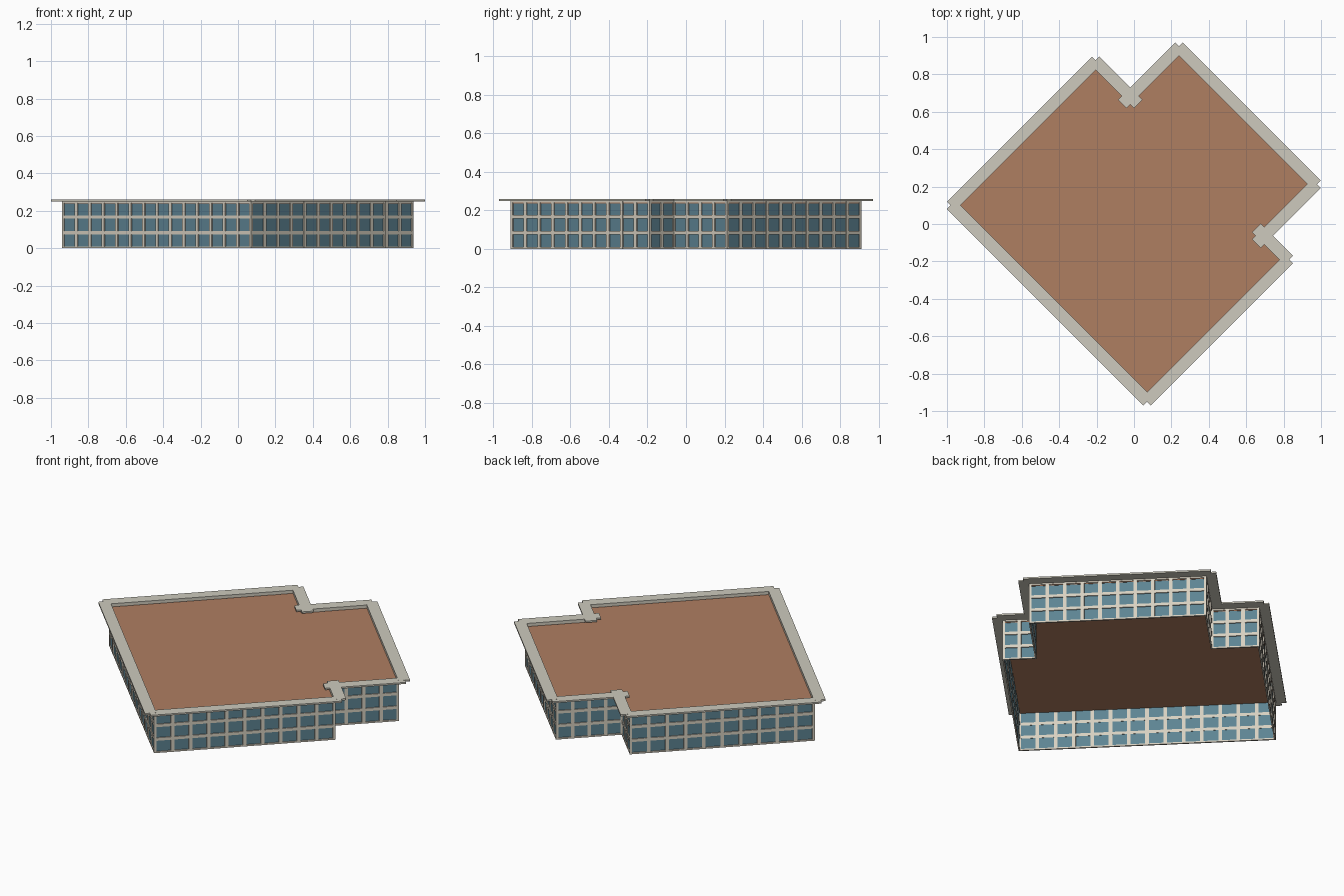
import bpy, bmesh
from mathutils import Vector, Matrix

if "Cube" in bpy.data.objects:
    bpy.data.objects.remove(bpy.data.objects["Cube"])


def material(name, rgb):
    m = bpy.data.materials.new(name)
    m.diffuse_color = (*rgb, 1)
    m.use_nodes = True
    m.node_tree.nodes["Principled BSDF"].inputs["Base Color"].default_value = m.diffuse_color
    return m


FRAME = material("cream_wall", (0.68, 0.63, 0.53))
GLASS = material("blue_glass", (0.11, 0.23, 0.29))
TRIM = material("pale_trim", (0.61, 0.59, 0.51))
ROOF = material("clay_roof", (0.43, 0.21, 0.12))


def finish(bm, name, mat):
    bmesh.ops.recalc_face_normals(bm, faces=bm.faces[:])
    me = bpy.data.meshes.new(name)
    bm.to_mesh(me)
    bm.free()
    me.materials.append(mat)
    ob = bpy.data.objects.new(name, me)
    bpy.context.collection.objects.link(ob)
    return ob


def box(bm, lo, hi, frame):
    # box between two corners in wall space: along, outward, up
    lo, hi = Vector(lo), Vector(hi)
    s = hi - lo
    bmesh.ops.create_cube(bm, size=1, matrix=frame @ Matrix.Translation((lo + hi) / 2)
                          @ Matrix.Diagonal((s.x, s.y, s.z, 1)))


# Footprint on 45-degree axes (p = x + y, q = x - y), with windows per wall
PLAN = [(-.835, -1.035, 14), (-.835, .975, 10), (.595, .975, 2), (.595, .72, 4),
        (1.147, .72, 10), (1.147, -.665, 4), (.625, -.665, 3), (.625, -1.035, 10)]
corners = [Vector(((p + q) / 2, (p - q) / 2, 0)) for p, q, n in PLAN]
H, FLOORS = 0.25, 3
INNER, OUTER = -0.005, 0.004
POST, BAR = 0.02, 0.018

walls, glass, trim = bmesh.new(), bmesh.new(), bmesh.new()
for i, a in enumerate(corners):
    b = corners[(i + 1) % len(corners)]
    n = PLAN[i][2]
    d = (b - a).normalized()
    out = Vector((d.y, -d.x, 0))
    L = (b - a).length
    M = Matrix((d, out, (0, 0, 1))).transposed().to_4x4()
    M.translation = a
    # vertical posts
    for k in range(n + 1):
        c = L * k / n
        x0 = max(c - POST / 2, -OUTER)
        x1 = min(c + POST / 2, L + OUTER)
        box(walls, (x0, INNER, 0), (x1, OUTER, H), M)
    # horizontal bars
    for k in range(FLOORS + 1):
        z = H * k / FLOORS
        box(walls, (0, INNER, max(z - BAR / 2, 0)),
            (L, OUTER - .0004, min(z + BAR / 2, H)), M)
    # recessed panes
    for k in range(n):
        for f in range(FLOORS):
            x, w = L * k / n, L / n
            z, h = H * f / FLOORS, H / FLOORS
            box(glass, (x + POST / 2, -.004, z + BAR / 2),
                (x + w - POST / 2, -.002, z + h - BAR / 2), M)
    # overhanging roof-edge strip
    box(trim, (-.032, INNER, H), (L + .032, .06, H + .01 - .0003 * (i % 2)), M)

finish(walls, "wall_frames", FRAME)
finish(glass, "window_panes", GLASS)
finish(trim, "roof_edge_trim", TRIM)

# Flat roof sunk slightly below the trim; underside left open
bm = bmesh.new()
face = bm.faces.new([bm.verts.new(c + Vector((0, 0, .236))) for c in corners])
ext = bmesh.ops.extrude_face_region(bm, geom=[face])
for v in [e for e in ext["geom"] if isinstance(e, bmesh.types.BMVert)]:
    v.co.z += .004
finish(bm, "flat_roof", ROOF)
